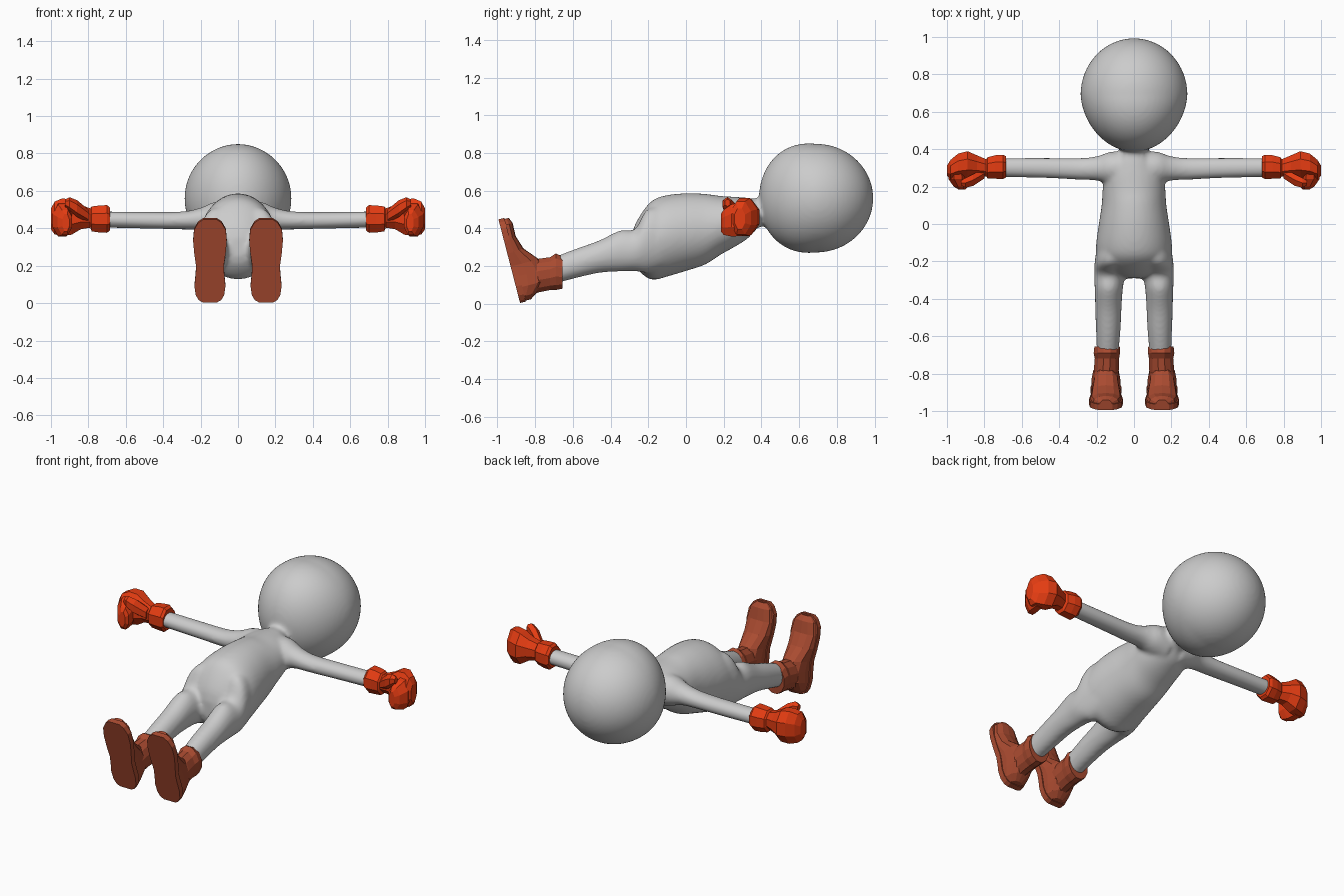
import bpy, bmesh, math
from mathutils import Vector

if "Cube" in bpy.data.objects:
    bpy.data.objects.remove(bpy.data.objects["Cube"])


def material(name, rgb):
    m = bpy.data.materials.new(name)
    m.diffuse_color = (*rgb, 1)
    m.use_nodes = True
    m.node_tree.nodes["Principled BSDF"].inputs["Base Color"].default_value = m.diffuse_color
    return m


GREY = material("soft grey", (0.6, 0.6, 0.6))
RED = material("glove red", (0.78, 0.045, 0.006))
BROWN = material("boot brown", (0.40, 0.07, 0.03))


def make_object(name, bm, mat, mirror=False):
    bmesh.ops.recalc_face_normals(bm, faces=bm.faces)
    me = bpy.data.meshes.new(name)
    bm.to_mesh(me)
    bm.free()
    me.materials.append(mat)
    ob = bpy.data.objects.new(name, me)
    bpy.context.collection.objects.link(ob)
    if mirror:
        ob.modifiers.new("mirror", 'MIRROR').use_mirror_merge = False
    return ob


def skin(bm, rings):
    """Bridge rings of points into a capped tube."""
    rows = [[bm.verts.new(p) for p in r] for r in rings]
    n = len(rows[0])
    for a, b in zip(rows, rows[1:]):
        for i in range(n):
            j = (i + 1) % n
            bm.faces.new((a[i], a[j], b[j], b[i]))
    bm.faces.new(rows[0])
    bm.faces.new(rows[-1])


def refine(st, k):
    """Catmull-Rom interpolation of the stations."""
    out = []
    for i in range(len(st) - 1):
        p = [st[max(i - 1, 0)], st[i], st[i + 1], st[min(i + 2, len(st) - 1)]]
        for s in range(k):
            t = s / k
            out.append([0.5 * (2 * b + (c - a) * t + (2 * a - 5 * b + 4 * c - d) * t * t
                               + (3 * b - a - 3 * c + d) * t ** 3) for a, b, c, d in zip(*p)])
    return out + [st[-1]]


def loft(bm, axis, stations, n=8, sx=1, k=1):
    """Stations: position along axis, two centre values, two radii."""
    rings = []
    for pos, a, b, ra, rb in (refine(stations, k) if k > 1 else stations):
        ring = []
        for i in range(n):
            t = 2 * math.pi * (i + 0.5) / n
            u, v = a + ra * math.cos(t), b + rb * math.sin(t)
            p = (pos, u, v) if axis == 'x' else (u, pos, v)
            ring.append(Vector((p[0] * sx, p[1], p[2])))
        rings.append(ring)
    skin(bm, rings)


# Body: torso, limbs and head fused into one smooth skin
bm = bmesh.new()
loft(bm, 'y', [(.46, 0, .50, .08, .08), (.38, 0, .48, .075, .078), (.33, 0, .455, .12, .107),
               (.26, 0, .435, .16, .132), (.18, 0, .415, .168, .157), (.10, 0, .395, .173, .188),
               (0, 0, .38, .188, .206), (-.10, 0, .36, .202, .216), (-.17, 0, .34, .202, .213),
               (-.22, 0, .325, .175, .178), (-.27, 0, .31, .11, .11), (-.29, 0, .30, .04, .05)],
     n=48, k=4)
for s in (1, -1):
    # arm
    loft(bm, 'x', [(.05, .30, .45, .09, .10), (.13, .30, .455, .085, .085), (.20, .297, .45, .065, .06),
                   (.30, .295, .442, .058, .048), (.50, .30, .443, .054, .045),
                   (.72, .302, .447, .051, .044)], n=32, sx=s, k=4)
    # leg
    loft(bm, 'y', [(-.08, .10, .35, .09, .15), (-.20, .115, .335, .095, .17), (-.27, .13, .285, .083, .112),
                   (-.35, .135, .28, .075, .109), (-.46, .137, .25, .070, .086),
                   (-.58, .138, .215, .065, .078), (-.72, .142, .17, .056, .07)], n=32, sx=s, k=4)
# head, fuller towards the neck when seen from the side
head = bmesh.ops.create_uvsphere(bm, u_segments=64, v_segments=40, radius=1)["verts"]
for v in head:
    x, y, z = v.co
    neck = max(0, -y)
    v.co = (x * .286 * (1 - .07 * neck), .69 + y * .303, .56 + z * .288 * (1 + .13 * neck))
body = make_object("body", bm, GREY)
rm = body.modifiers.new("fuse", 'REMESH')
rm.mode = 'VOXEL'
rm.voxel_size = 0.012
rm.use_smooth_shade = True
sm = body.modifiers.new("soften", 'SMOOTH')
sm.factor = 0.5
sm.iterations = 7

# Gloves: cuff and hand, curled fingers, thumb
bm = bmesh.new()
loft(bm, 'x', [(.685, .305, .45, .062, .066), (.70, .305, .45, .070, .080), (.74, .305, .45, .068, .078),
               (.782, .30, .45, .062, .072), (.79, .30, .455, .05, .056), (.84, .31, .46, .062, .07),
               (.89, .318, .46, .077, .102), (.94, .31, .46, .072, .108), (.98, .29, .455, .058, .095),
               (1.0, .285, .45, .03, .06)])
make_object("glove_hand", bm, RED, True)
bm = bmesh.new()
loft(bm, 'y', [(.30, .945, .45, .05, .098), (.24, .94, .442, .056, .092),
               (.20, .925, .432, .042, .072), (.185, .92, .43, .02, .05)])
make_object("glove_fingers", bm, RED, True)
bm = bmesh.new()
loft(bm, 'x', [(.80, .27, .465, .03, .035), (.86, .235, .505, .036, .045),
               (.90, .22, .53, .03, .036), (.925, .22, .535, .015, .02)], n=6)
make_object("glove_thumb", bm, RED, True)

# Boots: foot and sole lie along a tilted line from heel to toe
HEEL = Vector((.15, -.88, .004))
ALONG, UP = Vector((0, -.25, .968)), Vector((0, .968, .25))


def foot_loft(bm, stations, profile):
    skin(bm, [[HEEL + ALONG * t + Vector((w * px, 0, 0)) + UP * (h * ph) for px, ph in profile]
              for t, w, h in stations])


bm = bmesh.new()
foot_loft(bm, [(.005, .04, .06), (.03, .068, .10), (.08, .078, .165), (.14, .072, .18), (.20, .069, .155),
               (.275, .081, .09), (.35, .086, .066), (.42, .071, .068), (.452, .036, .055)],
          [(-1, 0), (-1, .4), (-.88, .72), (-.5, .95), (0, 1), (.5, .95), (.88, .72), (1, .4), (1, 0)])
make_object("boot_foot", bm, BROWN, True)
bm = bmesh.new()
foot_loft(bm, [(0, .038, .032), (.012, .06, .032), (.04, .076, .032), (.09, .083, .032), (.15, .077, .032),
               (.20, .074, .032), (.27, .084, .032), (.34, .090, .032), (.40, .085, .032),
               (.44, .062, .032), (.458, .036, .032)],
          [(-1, 0), (-1, 1), (1, 1), (1, 0)])
make_object("boot_sole", bm, BROWN, True)
bm = bmesh.new()
loft(bm, 'y', [(-.85, .15, .13, .068, .095), (-.78, .148, .15, .069, .092), (-.72, .145, .160, .067, .090),
               (-.69, .145, .170, .073, .100), (-.655, .144, .165, .070, .088)], n=12)
make_object("boot_shaft", bm, BROWN, True)
